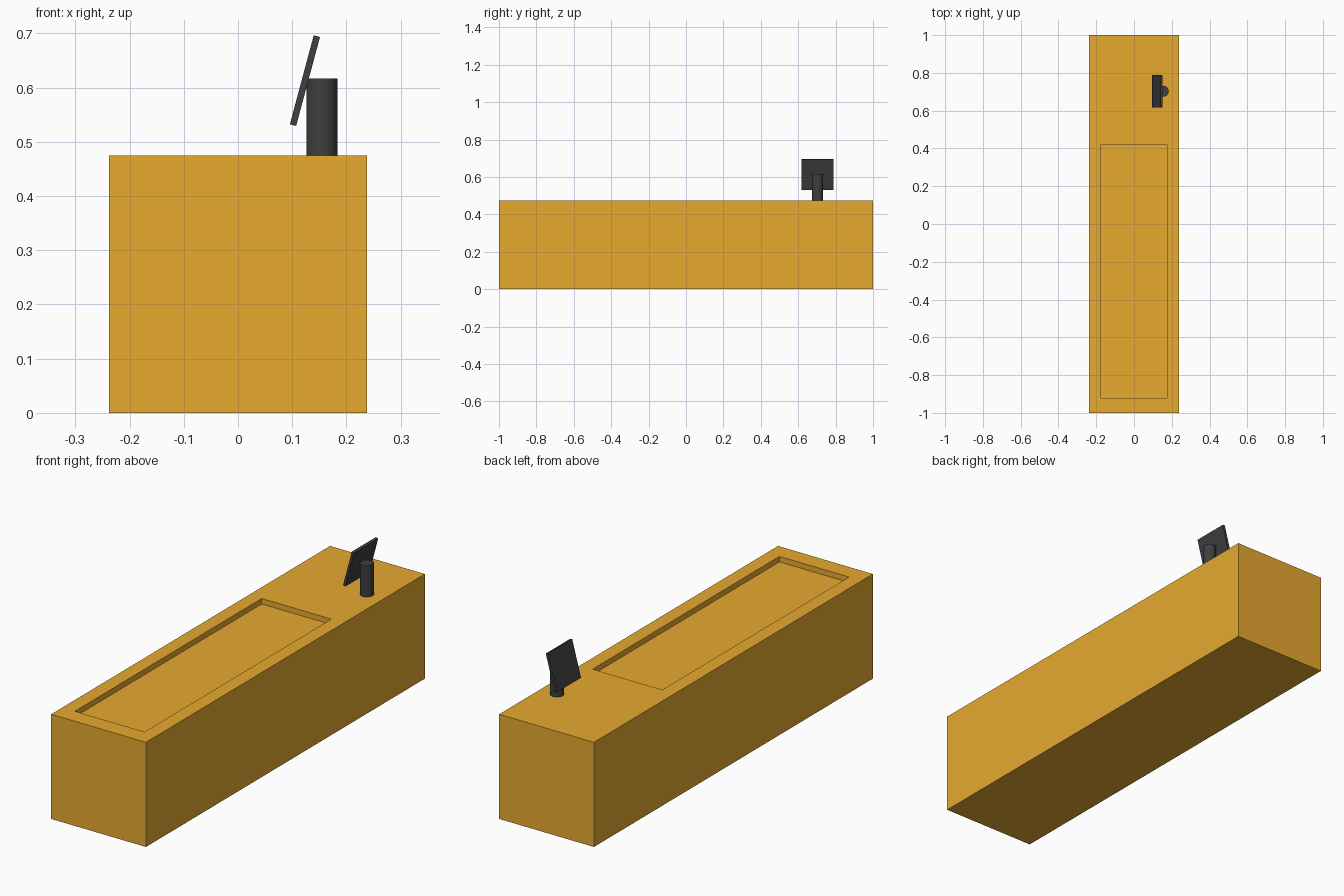
import bpy, bmesh
from math import radians
from mathutils import Vector

if "Cube" in bpy.data.objects:
    bpy.data.objects.remove(bpy.data.objects["Cube"])


def material(name, colour):
    m = bpy.data.materials.new(name)
    m.diffuse_color = (*colour, 1)
    m.use_nodes = True
    m.node_tree.nodes["Principled BSDF"].inputs["Base Color"].default_value = m.diffuse_color
    return m


orange = material("orange_wood", (0.8, 0.4, 0.03))
black = material("black_plastic", (0.05, 0.05, 0.05))


def box(name, size, centre, mat, tilt=0):
    bpy.ops.mesh.primitive_cube_add(size=1, location=centre, rotation=(0, tilt, 0))
    ob = bpy.context.object
    ob.name = name
    ob.scale = size
    bpy.ops.object.transform_apply(location=False, rotation=False, scale=True)
    ob.data.materials.append(mat)
    return ob


# Counter body with a shallow conveyor recess sunk in its top
HALF_W, HEIGHT, DEPTH = 0.238, 0.475, 0.025
counter = box("counter", (2 * HALF_W, 2, HEIGHT), (0, 0, HEIGHT / 2), orange)
bm = bmesh.new()
bm.from_mesh(counter.data)
top = max(bm.faces, key=lambda f: f.calc_center_median().z)
bmesh.ops.inset_region(bm, faces=[top], thickness=0.06)
for v in top.verts:
    v.co.x = 0.175 if v.co.x > 0 else -0.175
    v.co.y = 0.42 if v.co.y > 0 else -0.92
floor = bmesh.ops.extrude_discrete_faces(bm, faces=[top])["faces"][0]
bmesh.ops.translate(bm, verts=floor.verts, vec=Vector((0, 0, -DEPTH)))
bm.to_mesh(counter.data)
bm.free()

# Post standing on the counter
bpy.ops.mesh.primitive_cylinder_add(vertices=32, radius=0.029, depth=0.142,
                                    location=(0.155, 0.703, HEIGHT + 0.071))
post = bpy.context.object
post.name = "screen_post"
post.data.materials.append(black)
bpy.ops.object.shade_smooth_by_angle()

# Tilted screen leaning against the post
box("screen", (0.012, 0.173, 0.17), (0.1235, 0.703, 0.613), black, radians(15))
